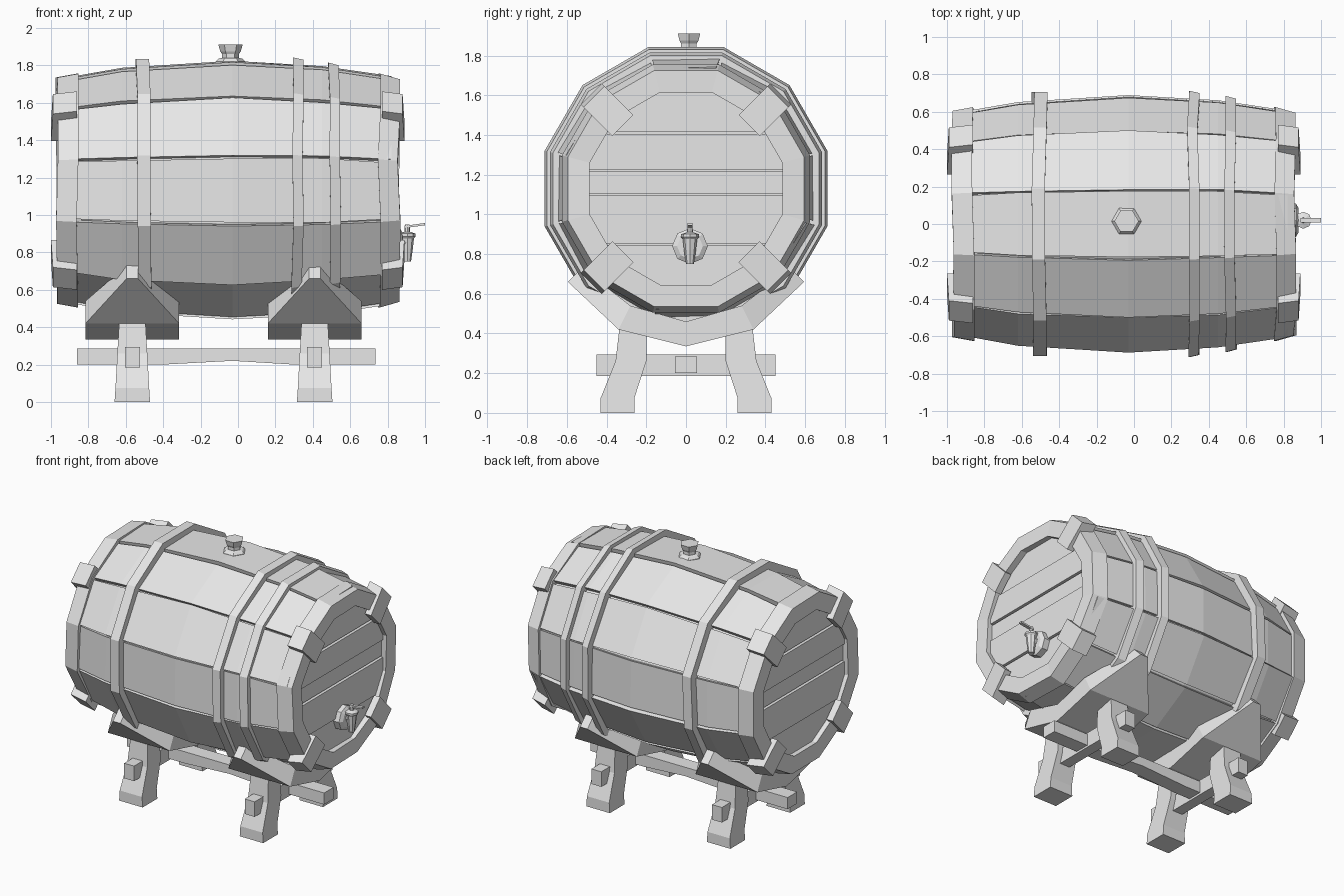
import bpy, bmesh, math, random
from mathutils import Vector, Matrix

random.seed(4)
if "Cube" in bpy.data.objects:
    bpy.data.objects.remove(bpy.data.objects["Cube"], do_unlink=True)

mat = bpy.data.materials.new("plain_grey")
mat.use_nodes = True
GREY = (0.8, 0.8, 0.8, 1)
mat.diffuse_color = GREY
mat.node_tree.nodes["Principled BSDF"].inputs["Base Color"].default_value = GREY

CZ = 1.13                 # height of the barrel axis
SIDES = 12
STEP = 2 * math.pi / SIDES
CORNER = 1 / math.cos(STEP / 2)


def finish(name, bm):
    bmesh.ops.recalc_face_normals(bm, faces=bm.faces)
    mesh = bpy.data.meshes.new(name)
    bm.to_mesh(mesh)
    bm.free()
    mesh.materials.append(mat)
    obj = bpy.data.objects.new(name, mesh)
    bpy.context.collection.objects.link(obj)
    return obj


def loft(name, sections, closed=False):
    """Skin matching cross-sections, capped or joined in a loop."""
    bm = bmesh.new()
    rows = [[bm.verts.new(p) for p in s] for s in sections]
    n = len(rows[0])
    pairs = list(zip(rows, rows[1:]))
    if closed:
        pairs.append((rows[-1], rows[0]))
    else:
        bm.faces.new(rows[0])
        bm.faces.new(rows[-1])
    for a, b in pairs:
        for i in range(n):
            j = (i + 1) % n
            bm.faces.new((a[i], a[j], b[j], b[i]))
    return finish(name, bm)


def polar(x, r, a):
    return (x, r * math.cos(a), CZ + r * math.sin(a))


def box(name, x, y, z):
    return loft(name, [[(px, y[0], z[0]), (px, y[1], z[0]), (px, y[1], z[1]), (px, y[0], z[1])]
                       for px in x])


def turned(name, centre, axis, stations, n=6):
    """Stack of n-sided rings given as (distance, radius) along an axis."""
    rot = Vector((0, 0, 1)).rotation_difference(Vector(axis)).to_matrix()
    c = Vector(centre)
    return loft(name, [[c + rot @ Vector((r * math.cos(k * 2 * math.pi / n),
                                          r * math.sin(k * 2 * math.pi / n), t))
                        for k in range(n)] for t, r in stations])


def hoop(name, x0, x1, r0, r1, inner):
    secs = []
    for k in range(SIDES):
        a = (k + 0.5) * STEP
        j = random.uniform(-0.008, 0.008)
        secs.append([polar(x, r * CORNER, a) for x, r in
                     ((x0 + j, r0), (x1 + j, r1), (x1 + j, inner), (x0 + j, inner))])
    return loft(name, secs, closed=True)


# Barrel staves: bulged planks with uneven edges
PROFILE = [(-0.9, 0.595), (-0.62, 0.645), (-0.03, 0.682), (0.45, 0.655), (0.82, 0.6)]
for k in range(SIDES):
    mid = k * STEP
    lift = [random.uniform(-0.008, 0.012) for _ in range(2)]
    secs = []
    for x, r in PROFILE:
        gap = [random.uniform(0.002, 0.02) for _ in range(2)]
        a0, a1 = mid - STEP / 2 + gap[0], mid + STEP / 2 - gap[1]
        r0, r1 = r * CORNER + lift[0], r * CORNER + lift[1]
        secs.append([polar(x, r0, a0), polar(x, r1, a1),
                     polar(x, r - 0.06, a1), polar(x, r - 0.06, a0)])
    loft(f"stave_{k + 1}", secs)

# Core closing the gaps between staves
loft("barrel_core", [[polar(x, (r - 0.025) * CORNER, (k + 0.5) * STEP) for k in range(SIDES)]
                     for x, r in [(x * 0.93, r) for x, r in PROFILE]])

# Thick end rims and narrow hoops
hoop("right_rim", -0.97, -0.86, 0.605, 0.625, 0.485)
hoop("left_rim", 0.755, 0.86, 0.625, 0.595, 0.485)
hoop("right_hoop", -0.54, -0.47, 0.705, 0.705, 0.63)
hoop("inner_left_hoop", 0.29, 0.345, 0.712, 0.7, 0.63)
hoop("outer_left_hoop", 0.49, 0.545, 0.685, 0.67, 0.6)

# Barrel heads: planks cut from a polygon disc
SEAMS = [0.6, 0.85, 1.1, 1.22, 1.41, 1.66]
for side, x_face in (("right", -0.93), ("left", 0.82)):
    sign = math.copysign(1, x_face)
    for i, (z0, z1) in enumerate(zip(SEAMS, SEAMS[1:])):
        depth = x_face + sign * 0.012 * (i % 2)
        plank = turned(f"{side}_head_plank_{i + 1}", (depth, 0, CZ), (-sign, 0, 0),
                       ((0, 0.53), (0.08, 0.53)), SIDES)
        bm = bmesh.new()
        bm.from_mesh(plank.data)
        for z, direction in ((z0 + 0.004, -1), (z1 - 0.004, 1)):
            cut = bmesh.ops.bisect_plane(bm, geom=bm.verts[:] + bm.edges[:] + bm.faces[:],
                                         plane_co=(0, 0, z), plane_no=(0, 0, direction),
                                         clear_outer=True)
            edges = [e for e in cut["geom_cut"] if isinstance(e, bmesh.types.BMEdge)]
            if edges:
                bmesh.ops.holes_fill(bm, edges=edges)
        bmesh.ops.recalc_face_normals(bm, faces=bm.faces)
        bm.to_mesh(plank.data)
        bm.free()

# Clamp blocks wrapped over the rims
for side, x0, x1 in (("right", -1.0, -0.86), ("left", 0.77, 0.89)):
    for k in range(4):
        a = math.radians(45 + 90 * k)
        out, tan = Vector((0, math.cos(a), math.sin(a))), Vector((0, -math.sin(a), math.cos(a)))
        sign = -1 if x0 < 0 else 1
        face, back = (x0, x1) if sign < 0 else (x1, x0)
        shape = [(face, 0.45), (face + 0.01 * -sign, 0.655), (back, 0.675), (back, 0.6),
                 (face - sign * 0.05, 0.59), (face - sign * 0.05, 0.45)]
        loft(f"{side}_clamp_{k + 1}",
             [[Vector((x, 0, CZ)) + out * r + tan * w for x, r in shape] for w in (-0.075, 0.075)])

# Bung on top
turned("bung", (-0.04, 0.015, 1.79), (0, 0, 1),
       ((0, 0.08), (0.03, 0.08), (0.045, 0.065), (0.05, 0.045), (0.07, 0.045),
        (0.085, 0.055), (0.12, 0.065)))

# Tap on the left head
TY, TZ = 0.02, 0.85
turned("tap_flange", (0.82, TY, TZ - 0.01), (1, 0, 0), ((0, 0.09), (0.045, 0.09), (0.06, 0.065)), 8)
turned("tap_pipe", (0.86, TY, TZ), (1, 0, 0), ((0, 0.035), (0.05, 0.03)), 8)
turned("tap_body", (0.905, TY, 0.75), (0, 0, 1),
       ((0, 0.02), (0.07, 0.03), (0.125, 0.036), (0.135, 0.045), (0.15, 0.045),
        (0.16, 0.015), (0.2, 0.012)), 8)
loft("tap_handle", [[(x, TY - 0.012, z), (x, TY + 0.012, z), (x, TY + 0.012, z + 0.012),
                     (x, TY - 0.012, z + 0.012)] for x, z in ((0.89, 0.93), (0.93, 0.935), (1.0, 0.945))])

# Stand: saddle, legs and cross bar at each end
# saddle points: outer y, outer z, inner y, inner z, half width
SADDLE = [(0.595, 0.66, 0.525, 0.73, 0.03), (0.34, 0.42, 0.28, 0.54, 0.25),
          (0, 0.335, 0, 0.46, 0.25)]
# leg points: z, inner y, outer y, half width
LEG = [(0, 0.26, 0.43, 0.095), (0.075, 0.26, 0.43, 0.09), (0.26, 0.2, 0.355, 0.08),
       (0.43, 0.2, 0.335, 0.07)]
for side, cx in (("right", -0.565), ("left", 0.41)):
    path = [(-oy, oz, -iy, iz, w) for oy, oz, iy, iz, w in SADDLE] + SADDLE[-2::-1]
    loft(f"{side}_saddle", [[(cx - w, oy, oz), (cx + w, oy, oz), (cx + w, iy, iz), (cx - w, iy, iz)]
                            for oy, oz, iy, iz, w in path])
    for end, s in (("front", -1), ("back", 1)):
        loft(f"{side}_{end}_leg", [[(cx - w, s * a, z), (cx + w, s * a, z),
                                    (cx + w, s * b, z), (cx - w, s * b, z)] for z, a, b, w in LEG])
    box(f"{side}_cross_bar", (cx - 0.04, cx + 0.04), (-0.45, 0.45), (0.185, 0.295))

# Long stretcher with a slightly raised underside in the middle
loft("stretcher", [[(x, -0.055, z), (x, 0.055, z), (x, 0.055, 0.285), (x, -0.055, 0.285)]
                   for x, z in ((-0.86, 0.2), (-0.4, 0.2), (-0.03, 0.22), (0.3, 0.2), (0.735, 0.2))])
